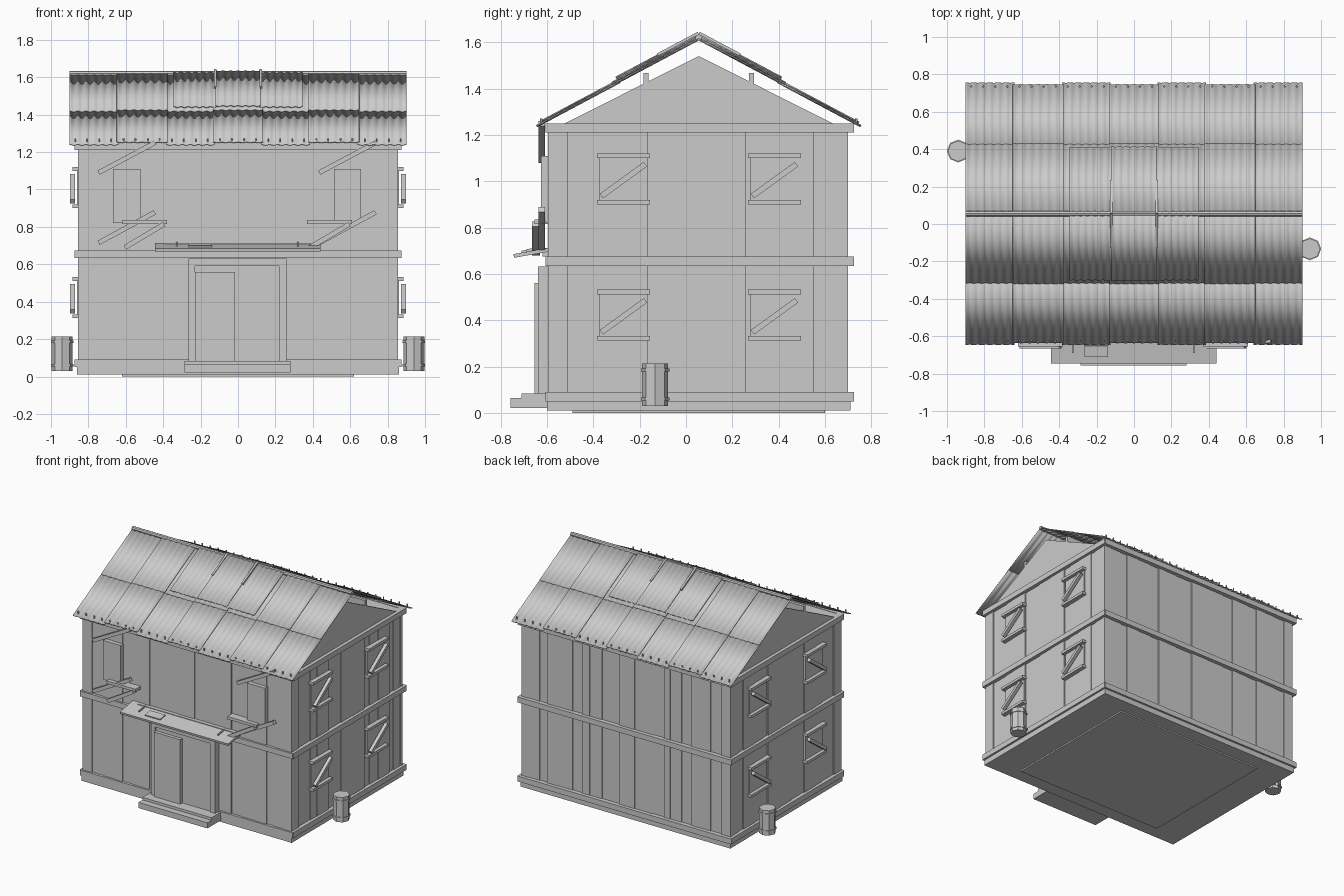
import bpy, bmesh, math
from mathutils import Vector, Matrix

if "Cube" in bpy.data.objects:
    bpy.data.objects.remove(bpy.data.objects["Cube"], do_unlink=True)

grey = bpy.data.materials.new("weathered grey")
grey.use_nodes = True
COLOUR = (0.6, 0.6, 0.6, 1)
grey.diffuse_color = COLOUR
grey.node_tree.nodes["Principled BSDF"].inputs["Base Color"].default_value = COLOUR


def finish(name, bm, smooth=False):
    bmesh.ops.recalc_face_normals(bm, faces=bm.faces)
    me = bpy.data.meshes.new(name)
    bm.to_mesh(me)
    bm.free()
    me.materials.append(grey)
    ob = bpy.data.objects.new(name, me)
    bpy.context.collection.objects.link(ob)
    if smooth:
        for p in me.polygons:
            p.use_smooth = True
    return ob


def add_box(bm, x, y, z, rot=None):
    """Box from (min, max) pairs, optionally turned about its centre."""
    centre = Vector([(a + b) / 2 for a, b in (x, y, z)])
    size = [b - a for a, b in (x, y, z)]
    m = Matrix.Translation(centre) @ (rot or Matrix()) @ Matrix.Diagonal((*size, 1))
    bmesh.ops.create_cube(bm, size=1, matrix=m)


def box(name, x, y, z, rot=None):
    bm = bmesh.new()
    add_box(bm, x, y, z, rot)
    return finish(name, bm)


def add_rod(bm, centre, radius, length, axis="Z", sides=8):
    rot = {"Z": Matrix(), "X": Matrix.Rotation(math.pi / 2, 4, "Y"),
           "Y": Matrix.Rotation(math.pi / 2, 4, "X")}[axis]
    bmesh.ops.create_cone(bm, cap_ends=True, segments=sides, radius1=radius, radius2=radius,
                          depth=length, matrix=Matrix.Translation(centre) @ rot)


def around(c, size):
    return (c - size / 2, c + size / 2)


def brace(name, p, q, width, y):
    """Slanted board on the front, from p to q in the x-z plane."""
    (x0, z0), (x1, z1) = p, q
    length = math.hypot(x1 - x0, z1 - z0)
    box(name, around((x0 + x1) / 2, length), y, around((z0 + z1) / 2, width),
        Matrix.Rotation(-math.atan2(z1 - z0, x1 - x0), 4, "Y"))


# Body and foundation
HX, Y0, Y1, EAVE = 0.855, -0.595, 0.7, 1.25
box("wall_core", (-0.84, 0.84), (-0.58, 0.685), (0.04, 1.24))
box("foundation", (-0.86, 0.86), (-0.6, 0.71), (0.01, 0.05))
box("ground_slab", (-0.62, 0.62), (-0.49, 0.6), (0, 0.012))

# Vertical wall planks with uneven depths
front_cuts = [-HX, -.78, -.69, -.6, -.53, -.45, -.36, -.31, -.22, -.07, .06,
              .2, .3, .36, .44, .55, .65, .71, .8, HX]
side_cuts = [Y0, -.51, -.37, -.3, -.165, -.01, .12, .26, .32, .42, .55, .6, Y1]
DEPTHS = (0, 0.008, 0.003)
for name, y_out, inward in (("front_planks", Y0, 1), ("back_planks", Y1, -1)):
    bm = bmesh.new()
    for i, (a, b) in enumerate(zip(front_cuts, front_cuts[1:])):
        face = y_out + inward * DEPTHS[i % 3]
        add_box(bm, (a, b), sorted((face, y_out + inward * 0.02)), (0.05, 1.23))
    finish(name, bm)
for name, s in (("left_planks", 1), ("right_planks", -1)):
    bm = bmesh.new()
    for i, (a, b) in enumerate(zip(side_cuts, side_cuts[1:])):
        add_box(bm, sorted((s * 0.835, s * (HX - DEPTHS[i % 3]))), (a, b), (0.05, 1.23))
    finish(name, bm)

# Horizontal belts on each floor line
for name, z in (("base_belt", (0.05, 0.09)), ("middle_belt", (0.635, 0.675)),
                ("top_belt", (1.21, EAVE))):
    bm = bmesh.new()
    for y in ((-0.607, -0.58), (0.69, 0.725)):
        add_box(bm, (-0.87, 0.87), y, z)
    for s in (-1, 1):
        add_box(bm, sorted((s * 0.835, s * 0.875)), (-0.6, 0.72), z)
    finish(name, bm)
box("attic_floor", (-0.85, 0.85), (-0.59, 0.7), (1.22, 1.247))

# Gable triangles and the purlins resting on them
RIDGE_Y, RIDGE_Z, SLOPE = 0.055, 1.615, math.atan2(0.375, 0.705)
for name, s in (("left_gable", 1), ("right_gable", -1)):
    bm = bmesh.new()
    rings = [[bm.verts.new((s * x, y, z)) for y, z in
              ((-0.53, 1.247), (0.64, 1.247), (RIDGE_Y, 1.54))] for x in (0.83, 0.85)]
    for ring in rings:
        bm.faces.new(ring)
    for i in range(3):
        j = (i + 1) % 3
        bm.faces.new((rings[0][i], rings[0][j], rings[1][j], rings[1][i]))
    finish(name, bm)
for s in (-1, 1):
    box("purlin", (-0.85, 0.85), around(RIDGE_Y + s * 0.227, 0.022), (1.41, 1.468))


def sheet(name, side, x0, x1, d0, d1, lift, waves=6):
    """Corrugated sheet lying on one roof slope, d measured down from the ridge."""
    bm = bmesh.new()
    cols = waves * 6
    rows = []
    for d in (d0, d1):
        row = []
        for i in range(cols + 1):
            h = lift + 0.003 * math.cos(2 * math.pi * waves * i / cols)
            y = d * math.cos(SLOPE) + h * math.sin(SLOPE)
            z = RIDGE_Z - d * math.sin(SLOPE) + h * math.cos(SLOPE)
            row.append(bm.verts.new((x0 + (x1 - x0) * i / cols, RIDGE_Y + side * y, z)))
        rows.append(row)
    for i in range(cols):
        bm.faces.new((rows[0][i], rows[0][i + 1], rows[1][i + 1], rows[1][i]))
    ob = finish(name, bm, smooth=True)
    mod = ob.modifiers.new("thickness", "SOLIDIFY")
    mod.thickness = 0.005
    mod.offset = 0


# Roof sheets: seven per slope, every second one raised and a little shorter
edges = [-0.9, -0.64, -0.385, -0.125, 0.125, 0.385, 0.64, 0.9]
for side, label in ((-1, "front"), (1, "back")):
    for i, (a, b) in enumerate(zip(edges, edges[1:])):
        raised = i % 2
        lift = 0.008 * raised - 0.004
        grow = 0.008 * raised
        sheet(label + "_roof_sheet_low", side, a - grow, b + grow, 0.39,
              0.795 - 0.015 * raised, lift)
        sheet(label + "_roof_sheet_high", side, a - grow, b + grow, 0.0, 0.42, lift + 0.003)
    # Patch sheets near the ridge
    for a, b, lift in ((-0.345, -0.11, 0.013), (0.11, 0.345, 0.013), (-0.12, 0.12, 0.019)):
        sheet(label + "_roof_patch", side, a, b, 0.0, 0.395, lift)
    # Narrow seam strips and eave bolts
    tilt = Matrix.Rotation(-side * SLOPE, 4, "X")
    bm = bmesh.new()
    for x in (-0.122, 0.122):
        add_box(bm, around(x, 0.014), around(RIDGE_Y + side * 0.09, 0.2),
                around(RIDGE_Z - 0.022, 0.012), tilt)
    finish(label + "_seam_strips", bm)
    bm = bmesh.new()
    for i in range(28):
        x = -0.87 + i * 1.74 / 27
        add_rod(bm, (x, RIDGE_Y + side * 0.68, RIDGE_Z - 0.352), 0.005, 0.018, sides=6)
    finish(label + "_eave_bolts", bm)
bm = bmesh.new()
add_rod(bm, (0, RIDGE_Y, 1.619), 0.015, 1.8, "X", 8)
finish("ridge_pole", bm)

# Side windows: plate, rails and a slanted board
for s in (-1, 1):
    for yc in (-0.27, 0.382):
        for zc in (0.422, 1.01):
            box("window_plate", sorted((s * 0.85, s * 0.86)), around(yc, 0.205), around(zc, 0.2))
            for dz in (-0.1, 0.1):
                box("window_rail", sorted((s * 0.85, s * 0.886)), around(yc, 0.23),
                    around(zc + dz, 0.02))
            box("window_board", sorted((s * 0.872, s * 0.897)), around(yc, 0.235),
                around(zc - 0.005, 0.024), Matrix.Rotation(math.radians(36), 4, "X"))

# Front windows with sills and slanted boards
for x in (-0.595, 0.585):
    box("front_window", around(x, 0.145), (-0.625, -0.59), (0.82, 1.11))
    brace("upper_board", (x - 0.15, 1.09), (x + 0.15, 1.25), 0.025, (-0.636, -0.608))
    brace("lower_board", (x - 0.15, 0.715), (x + 0.15, 0.878), 0.025, (-0.636, -0.608))
for x in (-0.5, 0.49):
    box("window_sill", around(x, 0.24), (-0.655, -0.595), (0.815, 0.836))
    brace("sill_board", (x - 0.105, 0.69), (x + 0.105, 0.815), 0.026, (-0.665, -0.63))

# Doorway, door leaf and steps
for x in ((-0.265, -0.23), (0.22, 0.26)):
    box("door_post", x, (-0.64, -0.59), (0.07, 0.59))
box("door_lintel", (-0.265, 0.26), (-0.64, -0.59), (0.59, 0.632))
box("door_back", (-0.23, 0.22), (-0.63, -0.59), (0.07, 0.59))
box("door_leaf", (-0.23, -0.015), (-0.655, -0.62), (0.08, 0.56))
box("lower_step", (-0.285, 0.28), (-0.757, -0.59), (0.022, 0.064))
box("upper_step", (-0.285, 0.28), (-0.71, -0.59), (0.064, 0.083))

# Awning over the door
lean = Matrix.Rotation(math.radians(10), 4, "X")
box("awning", (-0.445, 0.44), (-0.745, -0.59), (0.683, 0.699), lean)
box("awning_plate", (-0.265, -0.14), (-0.71, -0.65), (0.697, 0.705), lean)
box("awning_ledger", (-0.39, 0.43), (-0.62, -0.59), (0.675, 0.712))
for x in (-0.327, 0.32):
    box("awning_bracket", around(x, 0.008), (-0.69, -0.62), (0.695, 0.712), lean)

# Barrels beside the house
for x, y in ((0.94, -0.133), (-0.94, 0.39)):
    bm = bmesh.new()
    add_rod(bm, (x, y, 0.122), 0.056, 0.184)
    for z in (0.06, 0.185):
        add_rod(bm, (x, y, z), 0.061, 0.014)
    finish("barrel", bm)
